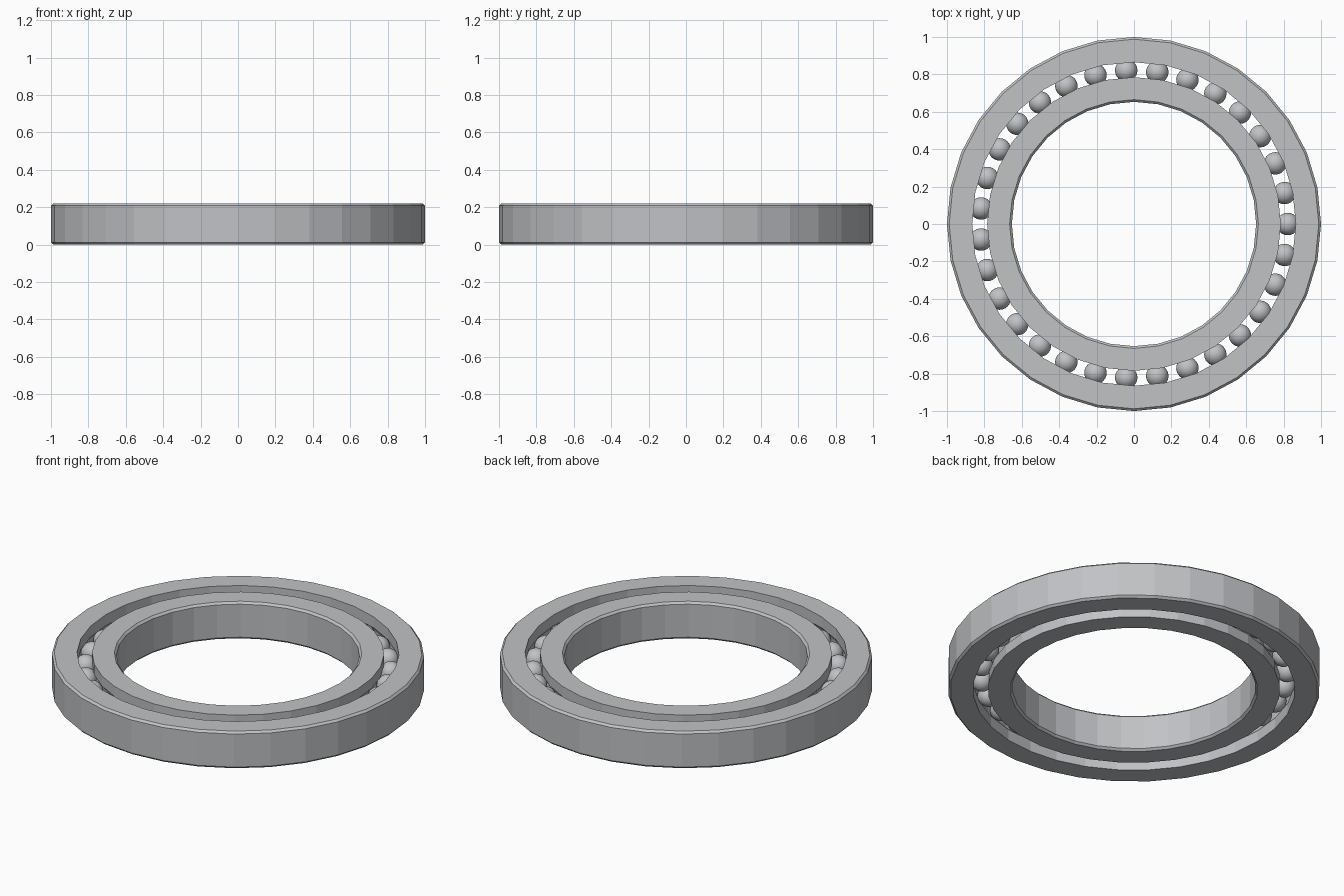
import bpy, bmesh, math

cube = bpy.data.objects.get("Cube")
if cube:
    bpy.data.objects.remove(cube, do_unlink=True)

SIDES, BALLS = 32, 31
HEIGHT, CHAMFER = 0.22, 0.012
PITCH, BALL_R, GROOVE_R = 0.822, 0.06, 0.062
MID = HEIGHT / 2

steel = bpy.data.materials.new("brushed_steel")
steel.use_nodes = True
color = (0.53, 0.54, 0.56, 1)
steel.diffuse_color = color
steel.node_tree.nodes["Principled BSDF"].inputs["Base Color"].default_value = color


def make_object(name, bm):
    mesh = bpy.data.meshes.new(name)
    bm.to_mesh(mesh)
    bm.free()
    mesh.materials.append(steel)
    obj = bpy.data.objects.new(name, mesh)
    bpy.context.collection.objects.link(obj)
    return obj


def race(name, plain_r, groove_edge_r):
    """Ring with a chamfered plain wall and a round ball groove in the other."""
    out = 1 if plain_r > groove_edge_r else -1
    profile = [(groove_edge_r, 0), (plain_r - out * CHAMFER, 0), (plain_r, CHAMFER),
               (plain_r, HEIGHT - CHAMFER), (plain_r - out * CHAMFER, HEIGHT),
               (groove_edge_r, HEIGHT)]
    # Groove arc, concentric with the balls
    half = math.acos(abs(groove_edge_r - PITCH) / GROOVE_R)
    for i in range(7):
        a = half * (1 - i / 3)
        profile.append((PITCH + out * GROOVE_R * math.cos(a), MID + GROOVE_R * math.sin(a)))
    bm = bmesh.new()
    rings = []
    for s in range(SIDES):
        t = math.tau * s / SIDES
        rings.append([bm.verts.new((r * math.cos(t), r * math.sin(t), z)) for r, z in profile])
    n = len(profile)
    for s in range(SIDES):
        a, b = rings[s], rings[(s + 1) % SIDES]
        for i in range(n):
            j = (i + 1) % n
            bm.faces.new((a[i], b[i], b[j], a[j]))
    bmesh.ops.recalc_face_normals(bm, faces=bm.faces)
    return make_object(name, bm)


race("outer_race", 1.0, 0.865)
race("inner_race", 0.653, 0.785)

# Balls share one smooth mesh, spaced evenly around the pitch circle
bm = bmesh.new()
bmesh.ops.create_uvsphere(bm, u_segments=24, v_segments=16, radius=BALL_R)
for face in bm.faces:
    face.smooth = True
first = make_object("ball_01", bm)
for k in range(BALLS):
    ball = first
    if k:
        ball = bpy.data.objects.new(f"ball_{k + 1:02d}", first.data)
        bpy.context.collection.objects.link(ball)
    t = math.tau * k / BALLS
    ball.location = (PITCH * math.cos(t), PITCH * math.sin(t), MID)
    ball.rotation_euler.z = t
